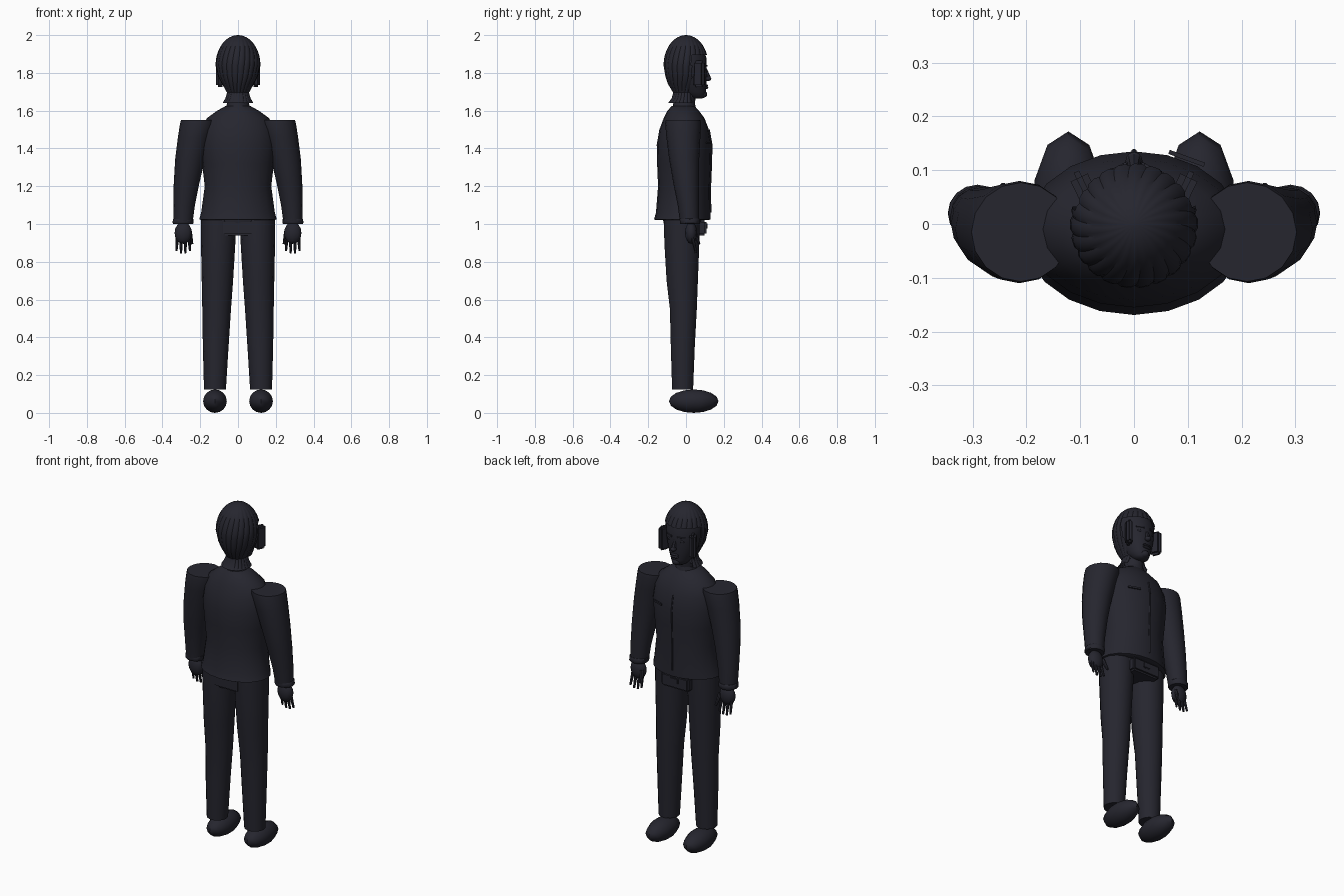
import bpy, bmesh, math
from mathutils import Vector, Matrix

cube = bpy.data.objects.get("Cube")
if cube:
    bpy.data.objects.remove(cube, do_unlink=True)

COLOUR = (0.019, 0.019, 0.028, 1)
mat = bpy.data.materials.new("dark navy")
mat.use_nodes = True
mat.diffuse_color = COLOUR
bsdf = mat.node_tree.nodes["Principled BSDF"]
bsdf.inputs["Base Color"].default_value = COLOUR
bsdf.inputs["Roughness"].default_value = 0.8


def finish(name, bm, angle=40):
    bmesh.ops.recalc_face_normals(bm, faces=bm.faces)
    mesh = bpy.data.meshes.new(name)
    bm.to_mesh(mesh)
    bm.free()
    mesh.materials.append(mat)
    obj = bpy.data.objects.new(name, mesh)
    bpy.context.collection.objects.link(obj)
    bpy.ops.object.select_all(action='DESELECT')
    obj.select_set(True)
    bpy.context.view_layer.objects.active = obj
    bpy.ops.object.shade_smooth_by_angle(angle=math.radians(angle))
    return obj


def loft(name, rings, seg=16, ridge=0, twist=0, keep=None):
    """Skin ellipses given as (z, centre x, centre y, radius x, radius y)."""
    bm = bmesh.new()
    rows = []
    for i, (z, cx, cy, rx, ry) in enumerate(rings):
        row = []
        for k in range(seg):
            a = math.tau * k / seg + twist * i
            m = 1 - ridge * (k % 4 == 0)
            row.append(bm.verts.new((cx + rx * m * math.cos(a), cy + ry * m * math.sin(a), z)))
        rows.append(row)
    for lo, hi in zip(rows, rows[1:]):
        for k in range(seg):
            j = (k + 1) % seg
            bm.faces.new((lo[k], lo[j], hi[j], hi[k]))
    bm.faces.new(rows[-1])
    if keep:
        cut = [f for f in bm.faces if not keep(f.calc_center_median())]
        bmesh.ops.delete(bm, geom=cut, context='FACES')
    else:
        bm.faces.new(rows[0])
    return finish(name, bm)


def ball(name, centre, size, u=12, v=8):
    bm = bmesh.new()
    bmesh.ops.create_uvsphere(bm, u_segments=u, v_segments=v, radius=1,
                              matrix=Matrix.Translation(centre) @ Matrix.Diagonal((*size, 1)))
    return finish(name, bm, 50)


def box(name, centre, size, turn=0, bevel=0):
    bm = bmesh.new()
    bmesh.ops.create_cube(bm, size=1, matrix=Matrix.Translation(centre)
                          @ Matrix.Rotation(turn, 4, 'Z') @ Matrix.Diagonal((*size, 1)))
    if bevel:
        bmesh.ops.bevel(bm, geom=bm.edges[:], offset=bevel, segments=2, affect='EDGES')
    return finish(name, bm)


def rod(name, a, b, r1, r2, seg=8):
    a, b = Vector(a), Vector(b)
    bm = bmesh.new()
    spin = (b - a).to_track_quat('Z', 'Y').to_matrix().to_4x4()
    bmesh.ops.create_cone(bm, cap_ends=True, segments=seg, radius1=r1, radius2=r2,
                          depth=(b - a).length, matrix=Matrix.Translation((a + b) / 2) @ spin)
    return finish(name, bm)


# Jacket, collar, and hips
jacket = [(1.02, 0, -.02, .19, .14), (1.025, 0, -.02, .205, .149), (1.06, 0, -.015, .195, .144),
          (1.2, 0, -.01, .176, .138), (1.32, 0, -.01, .19, .143), (1.42, 0, -.01, .2, .145),
          (1.5, 0, -.01, .19, .131), (1.56, 0, -.01, .165, .108), (1.6, 0, -.015, .11, .083),
          (1.625, 0, -.015, .065, .06)]
loft("jacket", jacket, 20)
loft("collar", [(1.6, 0, -.01, .068, .066), (1.64, 0, -.01, .058, .057)], 16)
loft("hips", [(.99, 0, -.015, .18, .1), (1.04, 0, -.015, .185, .11)], 20)
box("crotch", (0, -.005, .98), (.18, .225, .08), bevel=.01)

# Front closure follows the jacket, with a slanted chest pocket
for (z0, _, c0, _, r0), (z1, _, c1, _, r1) in zip(jacket[2:6], jacket[3:7]):
    rod("front_closure", (0, c0 + r0, z0), (0, c1 + r1, z1), .005, .005, 6)
box("chest_pocket_edge", (.098, .122, 1.43), (.07, .008, .01), turn=-.35)
box("belt_buckle", (0, .105, .99), (.05, .015, .035), bevel=.004)

# Neck and face
loft("neck", [(1.6, 0, -.01, .053, .053), (1.68, 0, 0, .05, .052), (1.76, 0, 0, .06, .06)], 16)
loft("head", [(1.664, 0, .06, .025, .025), (1.675, 0, .055, .042, .045), (1.7, 0, .035, .058, .07),
              (1.75, 0, .015, .082, .093), (1.81, 0, .008, .098, .102), (1.88, 0, .003, .105, .105),
              (1.94, 0, 0, .085, .085)], 24)
rod("nose_bridge", (0, .098, 1.83), (0, .117, 1.775), .008, .014)
ball("nose_tip", (0, .116, 1.77), (.016, .018, .013))
for n, z, h in (("upper_lip", 1.733, .006), ("lower_lip", 1.721, .007)):
    ball(n, (0, .106, z), (.026, .012, h))
ball("chin", (0, .088, 1.687), (.026, .024, .02))

# Ridged hair cap with an open face and a flared nape
cap = []
for i in range(10):
    t = math.radians(i * 9.8)
    cap.append((1.84 + .16 * math.sin(t), 0, 0, .118 * math.cos(t) + .001, .118 * math.cos(t) + .001))
nape = [(1.64, 0, -.015, .082, .08), (1.665, 0, -.012, .067, .064), (1.695, 0, -.01, .058, .058),
        (1.74, 0, -.005, .083, .09), (1.78, 0, 0, .105, .109)]
loft("hair", nape + cap, 88, ridge=.035, twist=.03, keep=lambda c: c.z > 1.885 or c.y < .03)

for s, side in ((1, "left"), (-1, "right")):
    # Side locks, eyes and brows
    box(side + "_side_lock", (s * .094, .07, 1.795), (.035, .06, .14), turn=s * -.45, bevel=.012)
    ball(side + "_eye", (s * .038, .092, 1.815), (.016, .012, .009))
    rod(side + "_brow", (s * .018, .108, 1.838), (s * .06, .089, 1.838), .006, .004, 6)

    # Sleeves with flat tops, and cuffs
    loft(side + "_sleeve", [(1.01, s * .29, .018, .05, .05), (1.1, s * .285, .012, .057, .056),
                            (1.22, s * .272, 0, .068, .068), (1.35, s * .252, -.01, .08, .08),
                            (1.46, s * .23, -.014, .088, .09), (1.53, s * .213, -.015, .094, .095),
                            (1.55, s * .21, -.015, .092, .092)], 16)
    loft(side + "_cuff", [(1.0, s * .291, .02, .051, .049), (1.005, s * .291, .02, .055, .053),
                          (1.025, s * .29, .02, .055, .053), (1.03, s * .29, .02, .05, .05)], 16)

    # Hands
    ball(side + "_palm", (s * .29, .027, .953), (.048, .032, .058), 10, 8)
    for k in range(4):
        x = .26 + k * .02
        tip = .84 + .012 * abs(k - 1.5)
        rod(side + "_finger", (s * x, .033, .935), (s * (x + .004 * (k - 1.5)), .052, tip),
            .01, .006)
    rod(side + "_thumb", (s * .255, .045, .96), (s * .243, .07, .895), .012, .007)

    # Trouser legs and shoes
    loft(side + "_trouser_leg", [(.125, s * .122, -.018, .058, .057), (.35, s * .118, -.017, .068, .065),
                                 (.55, s * .113, -.014, .076, .073), (.7, s * .109, -.02, .083, .085),
                                 (.9, s * .105, -.022, .091, .095), (1.04, s * .103, -.022, .094, .098)], 14)
    ball(side + "_shoe", (s * .122, .041, .062), (.066, .131, .062), 10, 8)
